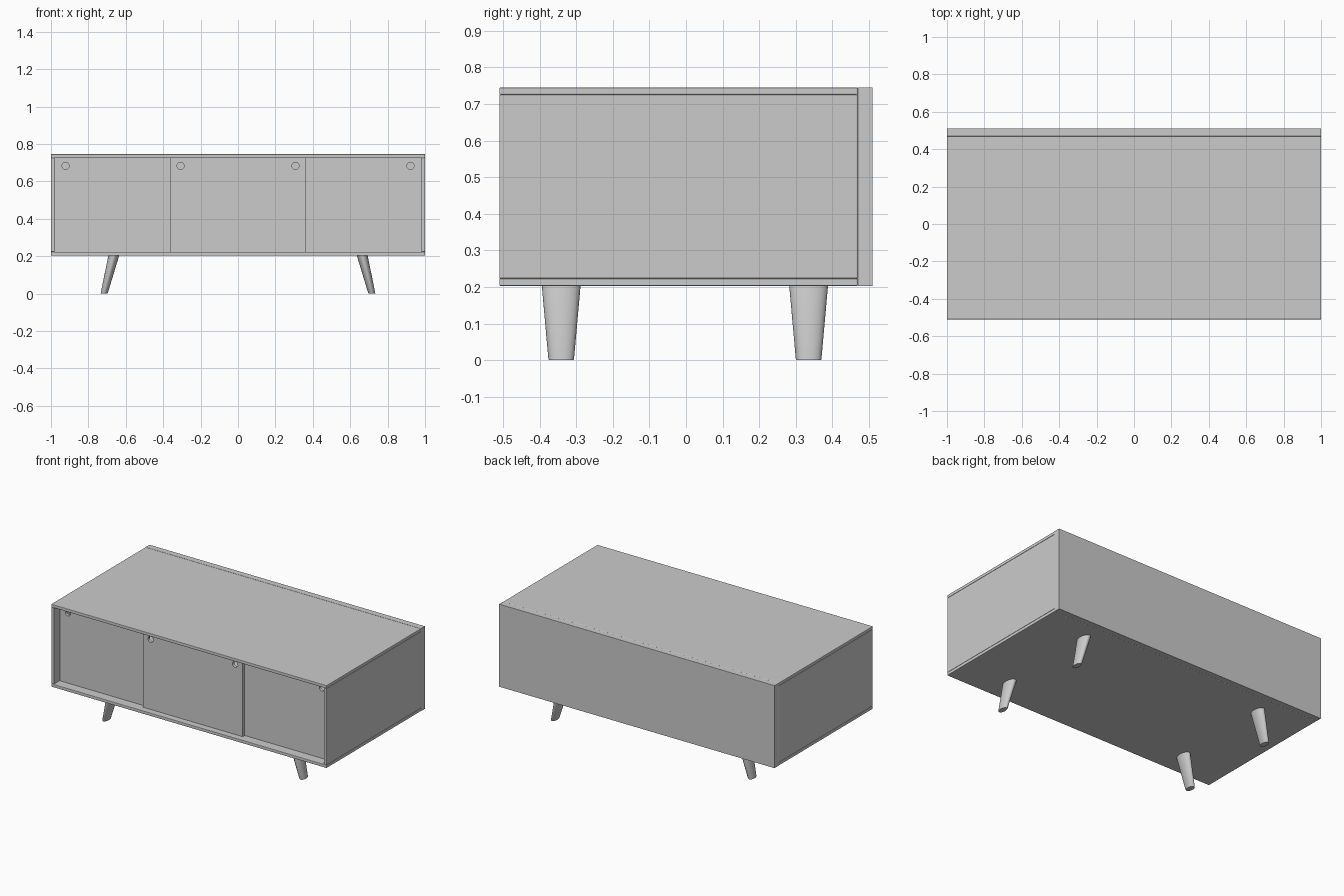
import bpy, bmesh
from math import cos, sin, pi

if "Cube" in bpy.data.objects:
    bpy.data.objects.remove(bpy.data.objects["Cube"])

Z0, Z1, T = 0.203, 0.745, 0.02


def make_object(name, bm):
    bmesh.ops.recalc_face_normals(bm, faces=bm.faces)
    me = bpy.data.meshes.new(name)
    bm.to_mesh(me)
    bm.free()
    ob = bpy.data.objects.new(name, me)
    bpy.context.collection.objects.link(ob)
    return ob


def panel(name, x, y, z, bevel=0.003):
    """Box from (min, max) ranges with softened edges."""
    bm = bmesh.new()
    bmesh.ops.create_cube(bm, size=1)
    for v in bm.verts:
        v.co = [r[0] if c < 0 else r[1] for c, r in zip(v.co, (x, y, z))]
    ob = make_object(name, bm)
    if bevel:
        m = ob.modifiers.new("Bevel", 'BEVEL')
        m.width, m.segments = bevel, 2
    return ob


def loft(name, rings, n=32):
    """Capped tube through elliptical rings (cx, cy, z, rx, ry)."""
    bm = bmesh.new()
    loops = [[bm.verts.new((cx + rx * cos(2 * pi * i / n), cy + ry * sin(2 * pi * i / n), z))
              for i in range(n)] for cx, cy, z, rx, ry in rings]
    for a, b in zip(loops, loops[1:]):
        for i in range(n):
            j = (i + 1) % n
            bm.faces.new((a[i], a[j], b[j], b[i]))
    bm.faces.new(loops[0])
    bm.faces.new(loops[-1])
    ob = make_object(name, bm)
    bpy.context.view_layer.objects.active = ob
    ob.select_set(True)
    bpy.ops.object.shade_smooth_by_angle(angle=0.7)
    ob.select_set(False)
    return ob


# Cabinet shell
panel("top_panel", (-1, 1), (-0.51, 0.469), (Z1 - T, Z1))
panel("bottom_panel", (-1, 1), (-0.51, 0.469), (Z0, Z0 + T))
panel("back_panel", (-1, 1), (0.469, 0.51), (Z0, Z1), 0.001)
for side, s in (("left", -1), ("right", 1)):
    panel(side + "_panel", sorted((s * 0.98, s)), (-0.51, 0.469), (Z0 + T, Z1 - T))


# Sliding doors with round finger holes
def door(name, x, y, holes):
    ob = panel(name, x, (y, y + 0.018), (Z0 + T, Z1 - T), 0.0)
    for i, hx in enumerate(holes):
        cut = loft(f"{name}_hole_cutter_{i + 1}",
                   [(0, 0, -0.05, 0.019, 0.019), (0, 0, 0.05, 0.019, 0.019)])
        cut.rotation_euler.x = pi / 2
        cut.location = (hx, y, 0.683)
        cut.hide_render = True
        cut.display_type = 'WIRE'
        m = ob.modifiers.new("Finger hole", 'BOOLEAN')
        m.object, m.solver = cut, 'EXACT'


door("left_door", (-0.98, -0.34), -0.447, [-0.922])
door("right_door", (0.34, 0.98), -0.447, [0.922])
door("centre_door", (-0.362, 0.362), -0.468, [-0.307, 0.307])

# Splayed, tapered oval legs
for side, s in (("left", -1), ("right", 1)):
    for end, y in (("front", -0.341), ("back", 0.335)):
        loft(f"{end}_{side}_leg",
             [(s * 0.716, y, 0.0, 0.018, 0.033), (s * 0.715, y, 0.003, 0.019, 0.035),
              (s * 0.664, y, Z0 + 0.001, 0.029, 0.053)])
